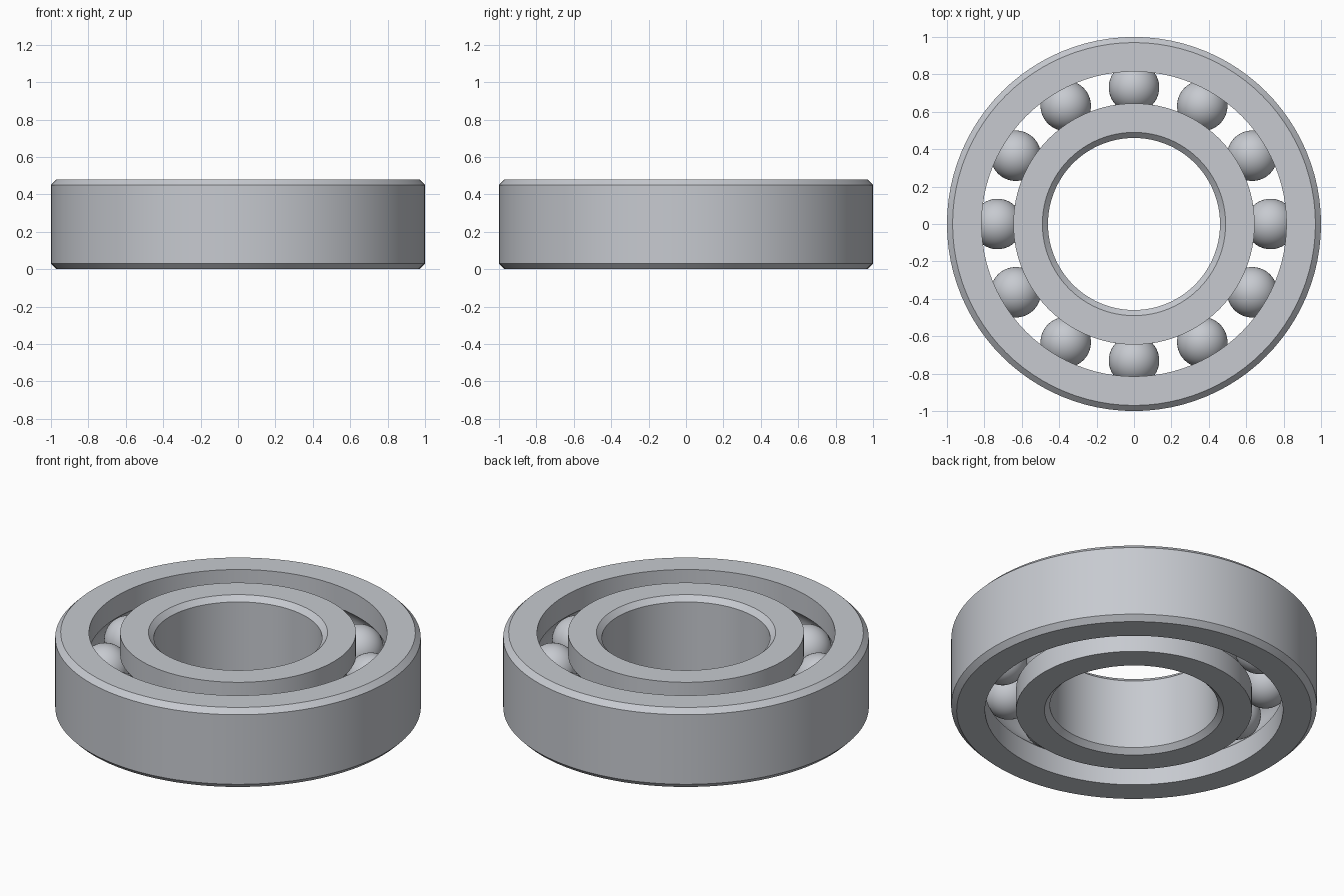
import bpy, bmesh, math

cube = bpy.data.objects.get("Cube")
if cube:
    bpy.data.objects.remove(cube, do_unlink=True)

HEIGHT, CHAMFER = 0.48, 0.03
MID = HEIGHT / 2
BORE, INNER_RACE, OUTER_RACE, RIM = 0.46, 0.645, 0.815, 1.0
PITCH, BALL, BALLS, SEGMENTS = 0.73, 0.135, 12, 96

steel = bpy.data.materials.new("steel grey")
steel.use_nodes = True
colour = (0.57, 0.59, 0.63, 1)
steel.diffuse_color = colour
steel.node_tree.nodes["Principled BSDF"].inputs["Base Color"].default_value = colour


def finish(bm, name):
    bmesh.ops.recalc_face_normals(bm, faces=bm.faces)
    mesh = bpy.data.meshes.new(name)
    bm.to_mesh(mesh)
    bm.free()
    mesh.materials.append(steel)
    obj = bpy.data.objects.new(name, mesh)
    bpy.context.collection.objects.link(obj)
    bpy.ops.object.select_all(action='DESELECT')
    obj.select_set(True)
    bpy.context.view_layer.objects.active = obj
    bpy.ops.object.shade_smooth_by_angle(angle=math.radians(25))
    return obj


def ring(name, plain, race):
    """Lathe a ring: chamfered wall at plain, ball groove in the wall at race."""
    step = math.copysign(CHAMFER, race - plain)
    profile = [(race, 0), (plain + step, 0), (plain, CHAMFER),
               (plain, HEIGHT - CHAMFER), (plain + step, HEIGHT), (race, HEIGHT)]
    # Groove arc, run from top to bottom, bulging into the ring
    radius = BALL + 0.002
    side = math.copysign(1, race - PITCH)
    reach = math.acos(abs(race - PITCH) / radius)
    for i in range(13):
        a = reach * (1 - i / 6)
        profile.append((PITCH + side * radius * math.cos(a), MID + radius * math.sin(a)))
    bm = bmesh.new()
    loops = []
    for s in range(SEGMENTS):
        t = math.tau * s / SEGMENTS
        loops.append([bm.verts.new((r * math.cos(t), r * math.sin(t), z)) for r, z in profile])
    for s in range(SEGMENTS):
        a, b = loops[s - 1], loops[s]
        for i in range(len(profile)):
            bm.faces.new((a[i - 1], a[i], b[i], b[i - 1]))
    return finish(bm, name)


# Races
ring("outer_ring", RIM, OUTER_RACE)
ring("inner_ring", BORE, INNER_RACE)

# Balls between the races
for i in range(BALLS):
    bm = bmesh.new()
    bmesh.ops.create_uvsphere(bm, u_segments=40, v_segments=24, radius=BALL)
    ball = finish(bm, f"ball_{i + 1}")
    t = math.tau * i / BALLS
    ball.location = (PITCH * math.cos(t), PITCH * math.sin(t), MID)
